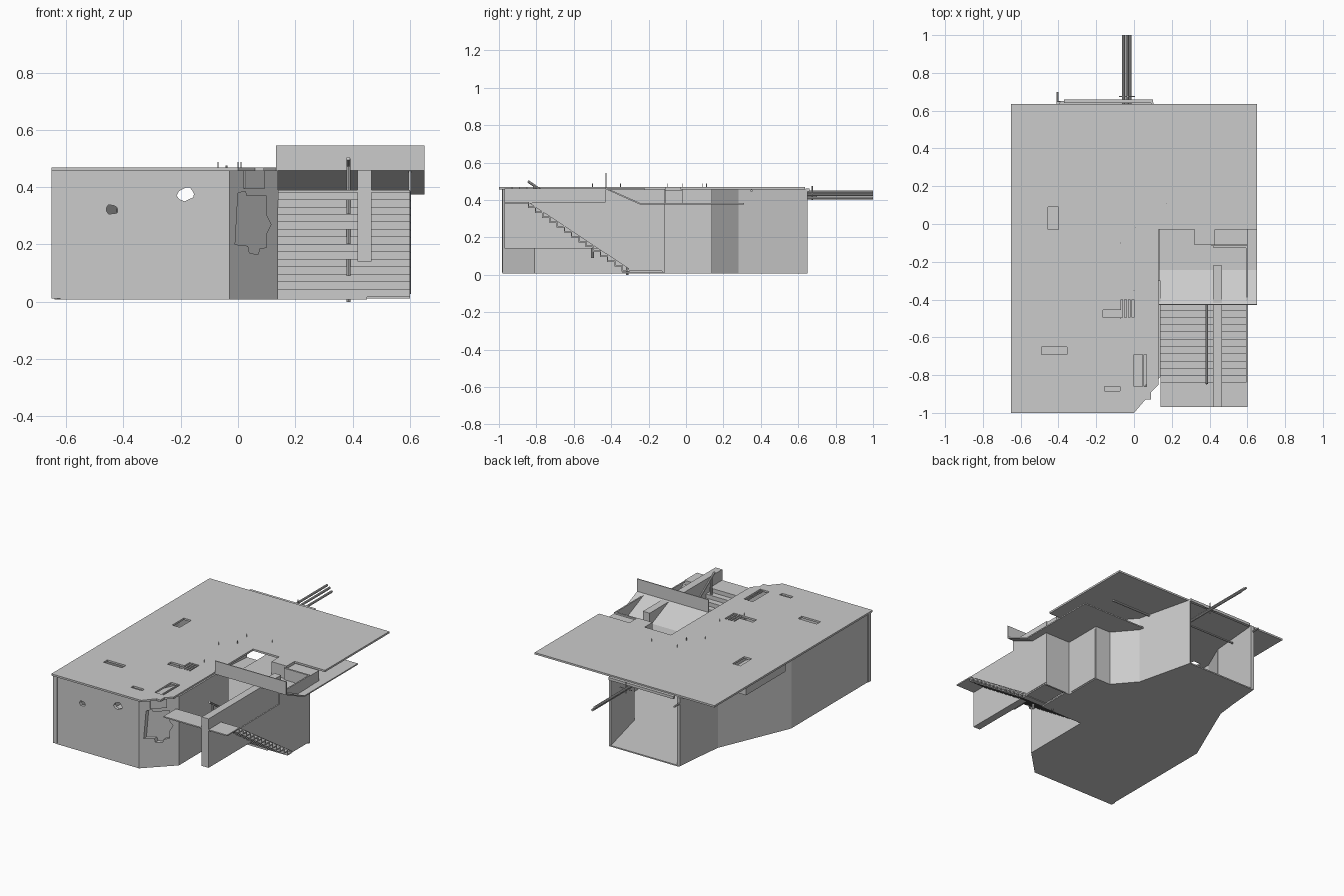
import bpy, bmesh, math, random
from mathutils import Vector

if "Cube" in bpy.data.objects:
    bpy.data.objects.remove(bpy.data.objects["Cube"])

random.seed(4)


def prism(name, pts, a, b, axis='Z'):
    """Extrude a 2D outline from a to b along an axis (X: pts are y,z; Y: x,z; Z: x,y)."""
    put = {'X': lambda p, t: (t, p[0], p[1]),
           'Y': lambda p, t: (p[0], t, p[1]),
           'Z': lambda p, t: (p[0], p[1], t)}[axis]
    bm = bmesh.new()
    lo = [bm.verts.new(put(p, a)) for p in pts]
    hi = [bm.verts.new(put(p, b)) for p in pts]
    n = len(pts)
    bm.faces.new(lo)
    bm.faces.new(hi)
    for i in range(n):
        j = (i + 1) % n
        bm.faces.new((lo[i], lo[j], hi[j], hi[i]))
    bmesh.ops.recalc_face_normals(bm, faces=bm.faces)
    me = bpy.data.meshes.new(name)
    bm.to_mesh(me)
    bm.free()
    ob = bpy.data.objects.new(name, me)
    bpy.context.collection.objects.link(ob)
    return ob


def box(name, x0, x1, y0, y1, z0, z1):
    return prism(name, [(x0, y0), (x1, y0), (x1, y1), (x0, y1)], z0, z1)


def wall(name, p, q, z0=0.012, z1=0.458, t=0.02):
    """Wall along p-q; thickness goes to the left of the direction."""
    p, q = Vector(p), Vector(q)
    d = (q - p).normalized()
    n = Vector((-d.y, d.x)) * t
    return prism(name, [p, q, q + n, p + n], z0, z1)


def tube(name, p, q, r, sides=8):
    p, q = Vector(p), Vector(q)
    bpy.ops.mesh.primitive_cylinder_add(vertices=sides, radius=r, depth=(q - p).length,
                                        location=(p + q) / 2)
    ob = bpy.context.object
    ob.name = name
    ob.rotation_euler = (q - p).to_track_quat('Z', 'Y').to_euler()
    return ob


def cut(ob, cutter):
    m = ob.modifiers.new("cut", 'BOOLEAN')
    m.operation = 'DIFFERENCE'
    m.solver = 'EXACT'
    m.object = cutter
    cutter.hide_render = True
    cutter.hide_set(True)


def ragged(cx, cz, rx, rz, n):
    """Broken hole outline."""
    return [(cx + rx * k * math.cos(i * math.tau / n), cz + rz * k * math.sin(i * math.tau / n))
            for i in range(n) for k in [random.uniform(0.65, 1.1)]]


# Floor slab
prism("floor", [(-.62, -.98), (-.03, -.98), (.14, -.81), (.14, -.34), (.45, -.34), (.45, -.115),
                (.42, -.115), (.42, .14), (.31, .14), (.19, .28), (.1, .65), (-.4, .65),
                (-.44, .30), (-.64, -.17), (-.64, -.95)], 0.008, 0.016)
box("stair_foot_floor", .45, .6, -.31, -.115, .02, .03)

# Roof slab with broken corner and hatches
roof = prism("roof", [(-.65, -1), (0, -1), (.06, -.93), (.09, -.93), (.09, -.89), (.13, -.85),
                      (.13, -.03), (.65, -.03), (.65, .635), (-.65, .635)], 0.456, 0.468)
hatches = [(-.455, -.4, -.03, .09), (-.165, -.07, -.495, -.455), (-.07, 0, -.495, -.40),
           (0, .065, -.86, -.69), (-.49, -.355, -.69, -.65), (-.155, -.075, -.885, -.86)]
for x0, x1, y0, y1 in hatches:
    cut(roof, box("hatch_cutter", x0, x1, y0, y1, .4, .5))
for i in range(3):
    box("hatch_bar", -.06 + i * .02, -.05 + i * .02, -.495, -.40, .456, .466)
box("hatch_bar", .045, .052, -.86, -.69, .456, .466)

# Outer walls
front = wall("front_wall", (-.62, -.98), (-.03, -.98))
cut(front, prism("hole_cutter", ragged(-.18, .378, .034, .028, 11), -1.1, -.9, 'Y'))
cut(front, prism("hole_cutter", ragged(-.437, .322, .022, .02, 11), -1.1, -.9, 'Y'))
corner = wall("corner_wall", (-.03, -.98), (.14, -.81))
cut(corner, prism("breach_cutter", [(-.01, .2), (.035, .195), (.04, .17), (.07, .165), (.075, .185),
                  (.1, .19), (.1, .24), (.115, .27), (.1, .30), (.1, .37), (.03, .37), (.025, .385),
                  (0, .38)], -1.1, -.7, 'Y'))
wall("corner_inner_skin", (-.045, -.965), (.125, -.795), t=.005)
prism("corner_patch", [(.02, -.935), (.09, -.865), (.095, -.87), (.025, -.94)], .395, .456)
wall("stair_side_wall", (.14, -.81), (.14, -.30))
wall("left_wall", (-.645, -.17), (-.645, -.97))
box("front_left_post", -.65, -.62, -.985, -.955, .012, .458)
wall("left_slanted_wall", (-.44, .30), (-.645, -.17))
wall("back_left_wall", (-.41, .65), (-.44, .30))

# Stepped right-hand wall behind the stairs
steps_plan = [(.6, -.115), (.42, -.115), (.42, .14), (.31, .14), (.19, .28), (.1, .65)]
for p, q in zip(steps_plan[:-1], steps_plan[1:]):
    # outside is on the right of the reversed run, so thickness goes into the room
    wall("right_wall", p, q, t=.012)
box("door_panel", .415, .424, -.09, .135, .015, .36)
box("left_ledge", -.637, -.5, -.12, .29, .40, .456)

# Back opening lintel and pipes
box("lintel", -.37, .1, .64, .66, .445, .462)
for x, z in [(-.055, .443), (-.037, .43), (-.022, .41)]:
    tube("back_pipe", (x, .3, z), (x, 1.0, z), .0075)
tube("pipe_bracket", (-.08, .675, .43), (.005, .675, .43), .003)
tube("pipe_bracket_post", (-.04, .675, .40), (-.04, .675, .475), .003)
tube("short_pipe", (-.405, .6, .42), (-.405, .7, .42), .006)
tube("ceiling_pipe", (.01, .35, .45), (.46, .35, .45), .006)
tube("ceiling_pipe", (-.4, .46, .42), (.12, .46, .42), .006)

# Sloped stair ceiling: upstand, slope and flat part
prism("stair_ceiling", [(-.43, .545), (-.43, .458), (-.245, .375), (.31, .375), (.31, .383),
                        (-.243, .383), (-.424, .463), (-.424, .545)], .133, .65, 'X')
box("ceiling_box_high", .32, .43, -.112, -.02, .38, .468)
box("ceiling_box_low", .43, .6, -.112, -.02, .38, .45)

# Stairs: one stepped sheet descending from the landing
steps = 14
run, rise = .54 / steps, .365 / steps
top = [(-.97, .39), (-.84, .39)]
for i in range(steps):
    y, z = top[-1]
    top += [(y, z - rise), (y + run, z - rise)]
under = [(y - .006, z - .008) for y, z in reversed(top)]
under[-1] = (-.97, .382)
prism("stairs", top + under, .14, .6, 'X')

# Side wall above the steps, rising through the sloped ceiling
prism("stair_outer_wall", [(-.84, .385), (-.30, .028), (-.115, .028), (-.115, .456),
                           (-.43, .456), (-.43, .388)], .594, .603, 'X')

# Middle divider between the two flights
box("stair_divider", .417, .466, -.97, -.22, .14, .46)

# Handrail with posts
tube("handrail", (.385, -.845, .50), (.385, -.32, .135), .007)
for y in (-.81, -.66, -.5, -.315):
    zt = .50 - (y + .845) * .695
    tube("handrail_post", (.385, y, max(0, zt - .17) if y < -.4 else 0), (.385, y, zt), .007)

# Small rods sticking out of the roof
for x, y in [(-.07, -.5), (0, -.35), (.01, -.02), (.0, .09), (.17, .11), (-.07, -.1)]:
    tube("roof_rod", (x, y, .44), (x, y, .488), .002, 6)
